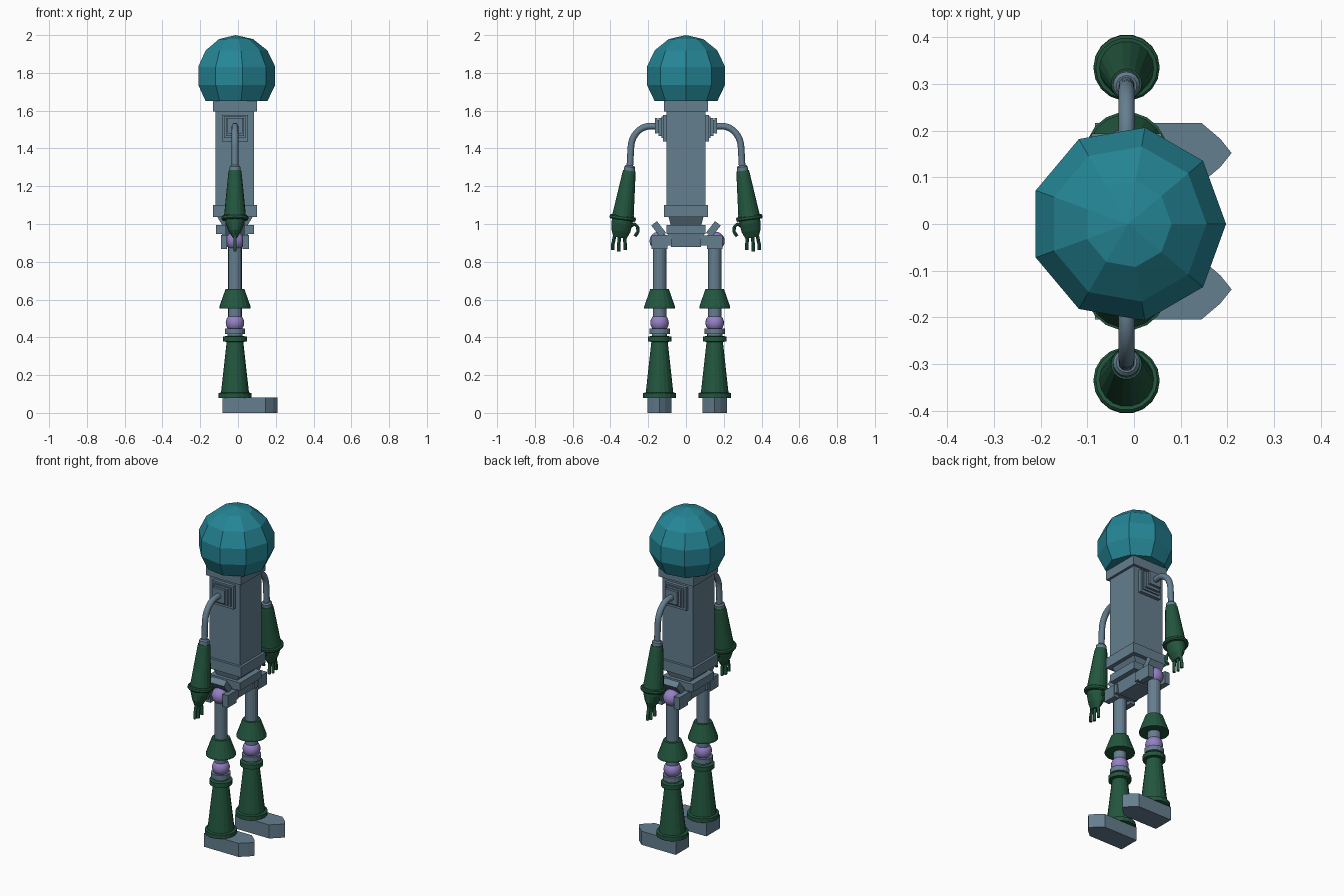
import bpy, math
from mathutils import Vector

if "Cube" in bpy.data.objects:
    bpy.data.objects.remove(bpy.data.objects["Cube"])

CX = -0.016      # body axis in x
LEG_Y = 0.006    # middle between the legs


def material(name, rgb):
    m = bpy.data.materials.new(name)
    m.diffuse_color = (*rgb, 1)
    m.use_nodes = True
    m.node_tree.nodes["Principled BSDF"].inputs["Base Color"].default_value = m.diffuse_color
    return m


TEAL = material("teal", (0.018, 0.235, 0.300))
STEEL = material("steel_blue", (0.130, 0.210, 0.275))
GREEN = material("dark_green", (0.016, 0.093, 0.048))
PURPLE = material("purple", (0.300, 0.215, 0.560))


def make(name, verts, faces, mat, loc=(0, 0, 0), rot=(0, 0, 0)):
    me = bpy.data.meshes.new(name)
    me.from_pydata(verts, [], faces)
    me.materials.append(mat)
    ob = bpy.data.objects.new(name, me)
    bpy.context.collection.objects.link(ob)
    ob.location, ob.rotation_euler = loc, rot
    return ob


def loft(name, rings, mat, loc=(0, 0, 0), n=16, rot=(0, 0, 0)):
    """Stack of rings (rx, ry, z) from bottom to top; n=4 gives half-size boxes."""
    k, ph = (math.sqrt(2), math.pi / 4) if n == 4 else (1, 0)
    verts, faces = [], []
    for rx, ry, z in rings:
        for i in range(n):
            a = ph + 2 * math.pi * i / n
            verts.append((k * rx * math.cos(a), k * ry * math.sin(a), z))
    for r in range(len(rings) - 1):
        for i in range(n):
            j = (i + 1) % n
            faces.append((r * n + i, r * n + j, r * n + n + j, r * n + n + i))
    faces.append(tuple(reversed(range(n))))
    faces.append(tuple(range(len(verts) - n, len(verts))))
    return make(name, verts, faces, mat, loc, rot)


def lathe(name, prof, mat, loc, n=16, rot=(0, 0, 0)):
    return loft(name, [(r, r, z) for r, z in prof], mat, loc, n, rot)


def box(name, hx, hy, z0, z1, loc, mat=STEEL, rot=(0, 0, 0)):
    return loft(name, [(hx, hy, z0), (hx, hy, z1)], mat, loc, 4, rot)


def ball(name, r, loc):
    bpy.ops.mesh.primitive_uv_sphere_add(segments=20, ring_count=12, radius=r, location=loc)
    ob = bpy.context.object
    ob.name = name
    ob.data.materials.append(PURPLE)
    bpy.ops.object.shade_smooth()


def tube(name, pts, r, mat, sides=10):
    """Round tube along a path lying in a plane of constant x."""
    pts = [Vector(p) for p in pts]
    verts, faces = [], []
    for i, p in enumerate(pts):
        t = (pts[min(i + 1, len(pts) - 1)] - pts[max(i - 1, 0)]).normalized()
        u = Vector((1, 0, 0))
        v = t.cross(u)
        for k in range(sides):
            a = 2 * math.pi * k / sides
            verts.append(p + r * (u * math.cos(a) + v * math.sin(a)))
    for i in range(len(pts) - 1):
        for k in range(sides):
            j = (k + 1) % sides
            faces.append((i * sides + k, i * sides + j, (i + 1) * sides + j, (i + 1) * sides + k))
    faces.append(tuple(reversed(range(sides))))
    faces.append(tuple(range(len(verts) - sides, len(verts))))
    ob = make(name, verts, faces, mat)
    bpy.context.view_layer.objects.active = ob
    bpy.ops.object.select_all(action='DESELECT')
    ob.select_set(True)
    bpy.ops.object.shade_smooth_by_angle(angle=math.radians(45))


# Head: faceted globe with a flat cut underneath
R = 0.2155
lathe("head", [(max(R * math.sin(math.pi * i / 7), 0.0005), R * math.cos(math.pi * i / 7))
               for i in range(5, -1, -1)], TEAL, (-0.013, 0, 2 - R), 9)

# Torso, collars, waist and pelvis
C = (CX, 0, 0)
box("neck_collar", 0.117, 0.117, 1.595, 1.654, C)
box("torso", 0.102, 0.102, 1.095, 1.60, C)
box("torso_base", 0.117, 0.117, 1.038, 1.10, C)
loft("waist", [(0.065, 0.08, 0.99), (0.095, 0.093, 1.04)], STEEL, C, 4)
box("belt", 0.101, 0.102, 0.948, 0.995, C)
loft("pelvis", [(0.06, 0.078, 0.878), (0.07, 0.098, 0.95)], STEEL, C, 4)

for s, side in ((-1, "near"), (1, "far")):
    def nm(part):
        return side + "_" + part

    # Shoulder: stepped square bellows
    for i, (h, y0, y1) in enumerate(((0.070, 0.098, 0.122), (0.057, 0.118, 0.130),
                                     (0.048, 0.126, 0.145), (0.034, 0.140, 0.152),
                                     (0.040, 0.150, 0.165))):
        box(nm("shoulder_step_%d" % i), h, h, y0, y1, (CX, 0, 1.508 + 0.003 * i),
            rot=(-s * math.pi / 2, 0, 0))

    # Upper arm: bent tube
    path = [(CX, s * 0.14, 1.516)]
    for i in range(9):
        a = math.radians(90 * i / 8)
        path.append((CX, s * (0.19 + 0.102 * math.sin(a)), 1.40 + 0.118 * math.cos(a)))
    path.append((CX, s * 0.299, 1.27))
    tube(nm("upper_arm"), path, 0.0175, STEEL, 12)

    # Forearm cone, elbow ring, cuff and palm along one tilted axis
    wrist, tilt = (CX, s * 0.335, 1.032), (s * math.radians(8), 0, 0)
    lathe(nm("elbow_ring"), [(0.026, 0.24), (0.029, 0.25), (0.029, 0.272), (0.022, 0.28)],
          STEEL, wrist, 16, tilt)
    lathe(nm("forearm"), [(0.060, 0), (0.057, 0.02), (0.036, 0.235), (0.033, 0.252)],
          GREEN, wrist, 18, tilt)
    lathe(nm("cuff"), [(0.066, -0.012), (0.071, -0.006), (0.071, 0.006), (0.066, 0.012)],
          GREEN, wrist, 18, tilt)
    loft(nm("palm"), [(0.012, 0.036, -0.105), (0.034, 0.050, -0.07), (0.05, 0.055, -0.03),
                      (0.054, 0.057, 0)], GREEN, wrist, 16, tilt)

    # Fingers and curled thumb
    for i, (y0, y1, z) in enumerate(((0.372, 0.388, 0.862), (0.350, 0.356, 0.855),
                                     (0.328, 0.322, 0.862))):
        tube(nm("finger_%d" % i), [(CX, s * y0, 0.97), (CX, s * (y0 + y1) / 2, 0.925),
                                   (CX, s * y1, 0.89), (CX, s * y1, z)], 0.009, GREEN, 8)
    tube(nm("thumb"), [(CX, s * 0.30, 0.985), (CX, s * 0.272, 1.0), (CX, s * 0.256, 0.985),
                       (CX, s * 0.254, 0.96), (CX, s * 0.27, 0.935)], 0.009, GREEN, 8)

    # Hip: ball held between two plates, with an arm to the pelvis and a slanted flap
    ly = LEG_Y + s * 0.146
    hip = (CX, ly, 0)
    ball(nm("hip_ball"), 0.049, (CX, ly + s * 0.004, 0.91))
    for e in (-1, 1):
        box(nm("hip_plate"), 0.017, 0.042, 0.868, 0.942, (CX + e * 0.058, ly, 0))
    box(nm("hip_bridge"), 0.074, 0.022, 0.885, 0.94, (CX, s * 0.098, 0))
    box(nm("hip_flap"), 0.05, 0.019, -0.01, 0.068, (CX, s * 0.127, 0.95),
        rot=(-s * math.radians(38), 0, 0))

    # Leg
    lathe(nm("thigh"), [(0.036, 0.49), (0.036, 0.90)], STEEL, hip)
    lathe(nm("knee_guard"), [(0.083, 0.553), (0.083, 0.562), (0.050, 0.655)], GREEN, hip, 18)
    ball(nm("knee_ball"), 0.049, (CX, ly, 0.477))
    lathe(nm("knee_ring"), [(0.040, 0.40), (0.040, 0.418), (0.054, 0.418), (0.054, 0.448),
                            (0.045, 0.448)], STEEL, hip)
    lathe(nm("boot"), [(0.088, 0.08), (0.088, 0.105), (0.074, 0.108), (0.044, 0.376),
                       (0.063, 0.378), (0.063, 0.404), (0.05, 0.406)], GREEN, hip, 18)

    # Foot: pointed slab
    outline = [(-0.083, -0.064), (0.145, -0.064), (0.185, -0.030), (0.209, 0),
               (0.185, 0.030), (0.145, 0.064), (-0.083, 0.064)]
    n = len(outline)
    verts = [(x, y, z) for z in (0, 0.082) for x, y in outline]
    faces = [tuple(reversed(range(n))), tuple(range(n, 2 * n))]
    faces += [(i, (i + 1) % n, (i + 1) % n + n, i + n) for i in range(n)]
    make(nm("foot"), verts, faces, STEEL, (0, ly, 0))
